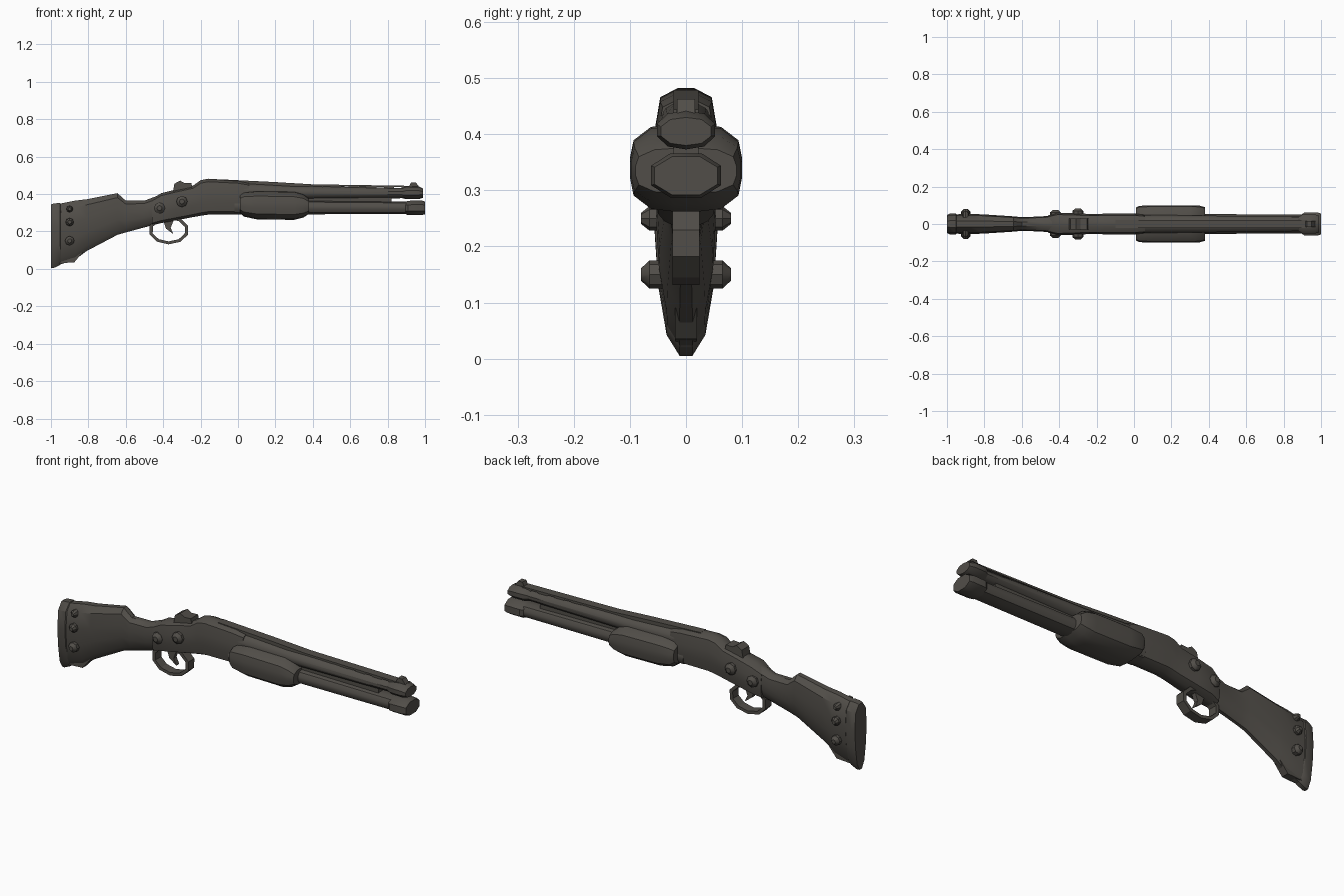
import bpy, bmesh, math

if "Cube" in bpy.data.objects:
    bpy.data.objects.remove(bpy.data.objects["Cube"])

mat = bpy.data.materials.new("dark brown grey")
mat.diffuse_color = (0.083, 0.076, 0.066, 1)
mat.use_nodes = True
mat.node_tree.nodes["Principled BSDF"].inputs["Base Color"].default_value = mat.diffuse_color


def finish(name, bm, angle=35):
    bmesh.ops.recalc_face_normals(bm, faces=bm.faces[:])
    me = bpy.data.meshes.new(name)
    bm.to_mesh(me)
    bm.free()
    ob = bpy.data.objects.new(name, me)
    bpy.context.collection.objects.link(ob)
    me.materials.append(mat)
    bpy.ops.object.select_all(action='DESELECT')
    ob.select_set(True)
    bpy.context.view_layer.objects.active = ob
    bpy.ops.object.shade_smooth_by_angle(angle=math.radians(angle))
    return ob


def loft(name, stations, sides=12, power=2.5, taper=0.0):
    """Skin of rounded sections along x; station = x, z low, z high, half width."""
    bm = bmesh.new()
    rings = []
    for x, lo, hi, w in stations:
        ring = []
        for i in range(sides):
            t = 2 * math.pi * (i + 0.5) / sides
            c, s = math.cos(t), math.sin(t)
            k = (abs(c) ** power + abs(s) ** power) ** (-1 / power)
            k /= math.cos(math.pi / sides)  # keep the flats at full size
            c, s = max(-1, min(1, c * k)), max(-1, min(1, s * k))
            y = w * c * (1 - taper * (1 - s) / 2)
            ring.append(bm.verts.new((x, y, (lo + hi) / 2 + s * (hi - lo) / 2)))
        rings.append(ring)
    for a, b in zip(rings, rings[1:]):
        for i in range(sides):
            j = (i + 1) % sides
            bm.faces.new((a[i], a[j], b[j], b[i]))
    bm.faces.new(rings[0])
    bm.faces.new(rings[-1])
    return finish(name, bm)


def prism(name, pts, y0, y1):
    """Side profile (x, z) extruded from y0 to y1."""
    bm = bmesh.new()
    a = [bm.verts.new((x, y0, z)) for x, z in pts]
    b = [bm.verts.new((x, y1, z)) for x, z in pts]
    n = len(pts)
    for i in range(n):
        j = (i + 1) % n
        bm.faces.new((a[i], a[j], b[j], b[i]))
    bm.faces.new(a)
    bm.faces.new(b)
    return finish(name, bm, 20)


def stud(name, x, z, r, y):
    """Cross pin with domed ends on both sides."""
    bm = bmesh.new()
    rings = []
    for yy, rr in ((-y, r * 0.45), (-y + 0.015, r), (y - 0.015, r), (y, r * 0.45)):
        rings.append([bm.verts.new((x + rr * math.cos(i * math.pi / 4), yy,
                                    z + rr * math.sin(i * math.pi / 4))) for i in range(8)])
    for a, b in zip(rings, rings[1:]):
        for i in range(8):
            j = (i + 1) % 8
            bm.faces.new((a[i], a[j], b[j], b[i]))
    bm.faces.new(rings[0])
    bm.faces.new(rings[-1])
    finish(name, bm)


# Stock with butt plate
loft("stock", [(-0.96, .02, .347, .058), (-0.87, .05, .365, .06), (-0.81, .095, .372, .058),
               (-0.645, .182, .405, .046), (-0.60, .195, .365, .041), (-0.5, .222, .365, .045),
               (-0.42, .243, .395, .052)], taper=0.3)
loft("butt_plate", [(-1.0, .005, .345, .055), (-0.985, .005, .35, .064),
                    (-0.952, .02, .352, .064), (-0.945, .03, .345, .056)], taper=0.35)
prism("butt_toe", [(-0.96, .03), (-0.875, .035), (-0.83, .09), (-0.9, .12)], -.02, .02)

# Receiver
loft("receiver", [(-0.46, .233, .375, .046), (-0.41, .245, .405, .06), (-0.33, .26, .425, .058),
                  (-0.24, .277, .445, .054), (-0.2, .284, .474, .054), (-0.16, .29, .482, .055),
                  (0.0, .292, .473, .055), (0.06, .295, .462, .05)], power=3.2)
prism("hammer", [(-0.35, .40), (-0.34, .455), (-0.31, .472), (-0.285, .458),
                 (-0.25, .46), (-0.24, .42)], -.03, .03)

# Studs and cross pins
for i, (x, z, r, y) in enumerate([(-0.9, .32, .018, .07), (-0.9, .25, .022, .08),
                                  (-0.9, .15, .025, .08), (-0.42, .325, .03, .076),
                                  (-0.3, .36, .03, .084)]):
    stud(f"cross_pin_{i + 1}", x, z, r, y)

# Trigger guard: angular hoop
bm = bmesh.new()
N = 10
hoop = []
for i in range(N):
    t = 2 * math.pi * i / N + 0.3
    c, s = math.cos(t), math.sin(t)
    hoop.append([bm.verts.new((-0.37 + rx * c, y, .207 + rz * s))
                 for rx, rz, y in ((.108, .076, -.024), (.108, .076, .024),
                                   (.09, .06, .024), (.09, .06, -.024))])
for i in range(N):
    a, b = hoop[i], hoop[(i + 1) % N]
    for k in range(4):
        m = (k + 1) % 4
        bm.faces.new((a[k], a[m], b[m], b[k]))
finish("trigger_guard", bm, 20)
prism("trigger", [(-0.40, .26), (-0.385, .215), (-0.345, .185), (-0.36, .22), (-0.34, .27)],
      -.012, .012)

# Barrel, lower tube, and the web joining them
loft("barrel", [(-0.05, .36, .465, .05), (0.3, .372, .445, .046), (0.9, .378, .432, .038)], power=2)
loft("barrel_muzzle", [(0.88, .377, .433, .038), (0.9, .373, .442, .05),
                       (0.965, .373, .442, .052), (0.99, .38, .43, .045)], sides=10, power=2)
loft("lower_tube", [(-0.02, .292, .38, .055), (0.4, .292, .365, .053),
                    (0.91, .293, .36, .05)], power=2.4)
loft("tube_cap", [(0.895, .293, .358, .05), (0.91, .287, .364, .061), (0.98, .287, .366, .062),
                  (1.0, .292, .36, .056)], sides=8, power=4)
prism("barrel_web", [(0, .34), (0.82, .34), (0.82, .395), (0, .395)], -.022, .022)

# Top rib with posts, and front sight
prism("top_rib", [(-0.1, .44), (-0.1, .479), (0.2, .464), (0.4, .452), (0.92, .444),
                  (0.92, .436), (0.4, .442), (0.2, .44)], -.022, .022)
for i in range(6):
    x = 0.4 + i * 0.095
    prism(f"rib_post_{i + 1}", [(x, .42), (x + .055, .42), (x + .055, .442), (x, .442)], -.018, .018)
prism("front_sight", [(0.91, .43), (0.925, .463), (0.95, .463), (0.975, .43)], -.016, .016)

# Fore-end grip with swollen cheeks
loft("fore_end", [(0.01, .30, .395, .088), (0.03, .28, .41, .097), (0.1, .265, .418, .1),
                  (0.3, .262, .415, .1), (0.35, .275, .4, .098), (0.38, .295, .375, .09)],
     sides=16, power=3)
